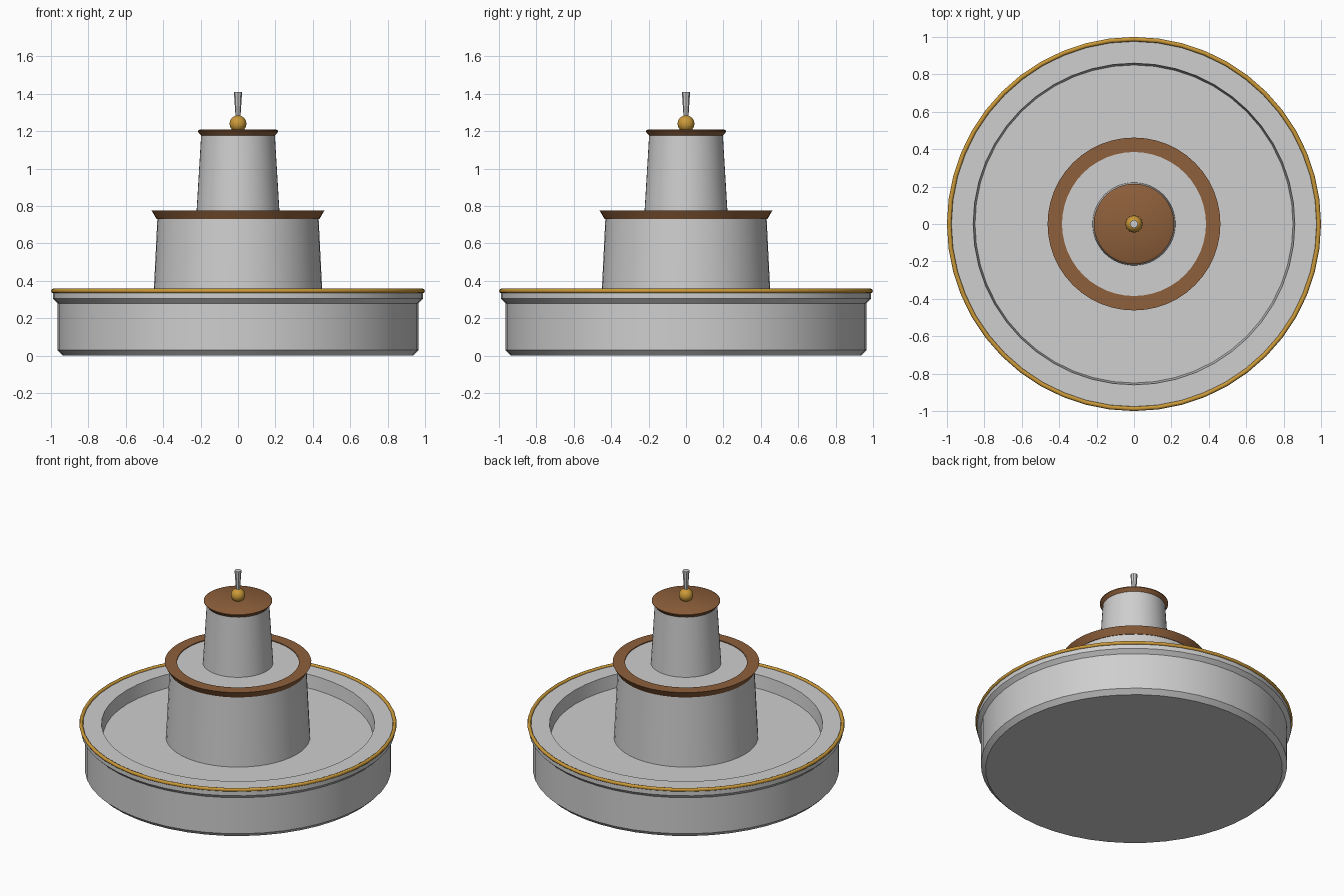
import bpy, math

if "Cube" in bpy.data.objects:
    bpy.data.objects.remove(bpy.data.objects["Cube"])


def material(name, rgb):
    m = bpy.data.materials.new(name)
    m.diffuse_color = (*rgb, 1)
    m.use_nodes = True
    m.node_tree.nodes["Principled BSDF"].inputs["Base Color"].default_value = m.diffuse_color
    return m


STONE = material("grey stone", (0.62, 0.62, 0.62))
BROWN = material("brown trim", (0.27, 0.115, 0.043))
GOLD = material("gold", (0.60, 0.32, 0.04))


def finish(ob, mat, angle=30):
    ob.data.materials.append(mat)
    bpy.ops.object.select_all(action='DESELECT')
    ob.select_set(True)
    bpy.context.view_layer.objects.active = ob
    bpy.ops.object.shade_smooth_by_angle(angle=math.radians(angle))


def lathe(name, profile, mat, n=48, closed=False):
    """Revolve (radius, z) points, listed bottom to top on the outside.
    Open profiles get a flat disc at each end."""
    verts = [(r * math.cos(2 * math.pi * i / n), r * math.sin(2 * math.pi * i / n), z)
             for r, z in profile for i in range(n)]
    k = len(profile)
    faces = []
    for j in range(k if closed else k - 1):
        a, b = j * n, (j + 1) % k * n
        faces += [(a + i, a + (i + 1) % n, b + (i + 1) % n, b + i) for i in range(n)]
    if not closed:
        faces.append(tuple(reversed(range(n))))
        faces.append(tuple(range((k - 1) * n, k * n)))
    me = bpy.data.meshes.new(name)
    me.from_pydata(verts, [], faces)
    ob = bpy.data.objects.new(name, me)
    bpy.context.collection.objects.link(ob)
    finish(ob, mat)
    return ob


# Large lower basin with recessed floor
lathe("basin", [(0.935, 0), (0.965, 0.03), (0.965, 0.28), (0.99, 0.305),
                (0.99, 0.345), (0.86, 0.345), (0.85, 0.255)], STONE)

# Gold bead around the basin lip
bpy.ops.mesh.primitive_torus_add(major_segments=48, minor_segments=8,
                                 major_radius=0.988, minor_radius=0.012,
                                 location=(0, 0, 0.346))
bead = bpy.context.object
bead.name = "basin_gold_bead"
finish(bead, GOLD, 60)

# Middle tier and its flared rim
lathe("middle_tier", [(0.455, 0.25), (0.431, 0.735), (0.39, 0.735), (0.39, 0.77)], STONE)
lathe("middle_rim", [(0.435, 0.73), (0.462, 0.776), (0.385, 0.776), (0.385, 0.73)],
      BROWN, closed=True)

# Upper tier and its cap
lathe("upper_tier", [(0.222, 0.765), (0.197, 1.18)], STONE)
lathe("upper_cap", [(0.197, 1.176), (0.215, 1.198), (0.215, 1.203), (0.202, 1.21)], BROWN)

# Gold ball and spout
bpy.ops.mesh.primitive_uv_sphere_add(segments=24, ring_count=12, radius=0.045,
                                     location=(0, 0, 1.24))
ball = bpy.context.object
ball.name = "gold_ball"
finish(ball, GOLD, 60)
lathe("spout", [(0.012, 1.26), (0.022, 1.41)], STONE, n=8)
